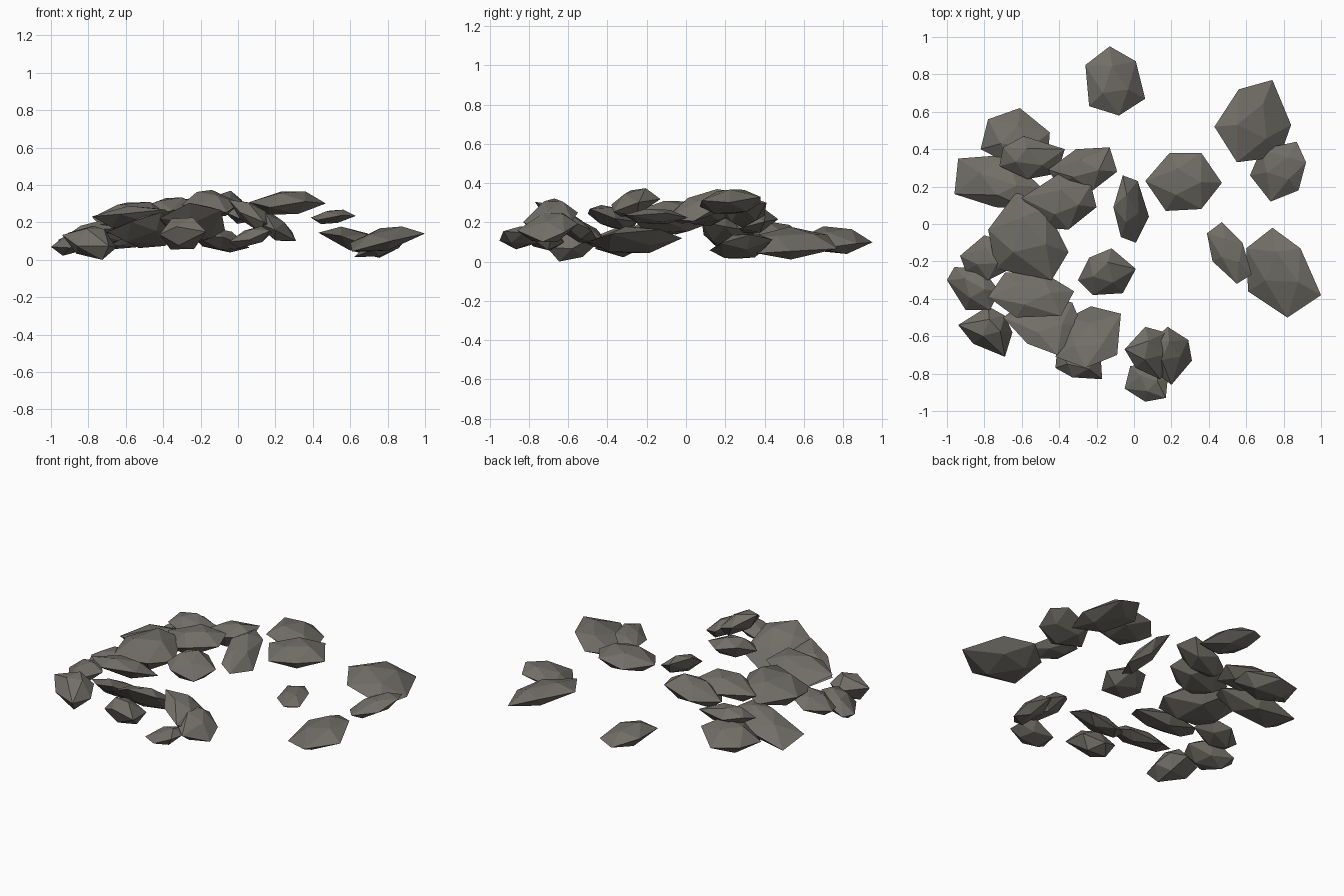
import bpy, bmesh

stone = bpy.data.materials.new("grey_brown_stone")
stone.diffuse_color = (0.165, 0.156, 0.135, 1)


def rock(name, outline, z, thick, gx=0.0, gy=0.0):
    """Faceted stone: widest outline, tilted by slopes gx and gy, with smaller crown and belly."""
    n = len(outline)
    cx = sum(p[0] for p in outline) / n
    cy = sum(p[1] for p in outline) / n
    bm = bmesh.new()

    def add(p, scale, lift):
        dx, dy = (p[0] - cx) * scale, (p[1] - cy) * scale
        bm.verts.new((cx + dx, cy + dy, z + gx * dx + gy * dy + lift))

    for i, p in enumerate(outline):
        add(p, 1.0, thick * (0.2 if i % 2 else -0.2))
        if i % 2 == 0:
            add(p, 0.45, thick)
        else:
            add(p, 0.55, -thick)
    hull = bmesh.ops.convex_hull(bm, input=bm.verts[:])
    loose = {g for g in hull["geom_interior"] + hull["geom_unused"]
             if isinstance(g, bmesh.types.BMVert)}
    bmesh.ops.delete(bm, geom=list(loose), context='VERTS')
    bmesh.ops.recalc_face_normals(bm, faces=bm.faces[:])
    mesh = bpy.data.meshes.new(name)
    bm.to_mesh(mesh)
    bm.free()
    mesh.materials.append(stone)
    bpy.context.collection.objects.link(bpy.data.objects.new(name, mesh))


# Back and right-hand stones
rock("back_rock", [(-.13, .95), (.01, .87), (.06, .67), (-.08, .58), (-.24, .63), (-.26, .85)],
     .115, .055, -.22, -.03)
rock("back_right_rock", [(.74, .77), (.84, .53), (.78, .36), (.55, .33), (.43, .52), (.56, .72)],
     .1, .055, -.28, .03)
rock("right_small_rock", [(.87, .44), (.92, .33), (.88, .18), (.73, .12), (.62, .26), (.68, .40)],
     .085, .045, .33, .08)
rock("right_large_rock", [(.74, -.02), (.89, -.13), (1.0, -.38), (.82, -.5), (.61, -.36), (.60, -.13)],
     .115, .05, .25, .12)
rock("right_inner_rock", [(.47, .01), (.58, -.1), (.63, -.27), (.55, -.32), (.42, -.2), (.39, -.05)],
     .235, .033, .12, .03)

# Raised middle stones
rock("middle_right_rock", [(.19, .38), (.36, .38), (.47, .22), (.36, .08), (.17, .07), (.06, .23)],
     .31, .058, .04, .06)
rock("middle_slim_rock", [(-.06, .26), (.02, .23), (.08, .04), (.01, -.10), (-.07, -.07), (-.11, .09)],
     .288, .05, -.55, .32)
rock("middle_front_rock", [(-.12, -.13), (.01, -.24), (-.06, -.37), (-.22, -.38), (-.30, -.30), (-.24, -.18)],
     .305, .06, -.1, .25)

# Front cluster
rock("front_top_rock", [(.06, -.55), (.17, -.58), (.22, -.72), (.14, -.83), (.01, -.77), (-.05, -.67)],
     .235, .06, -.55, .1)
rock("front_side_rock", [(.18, -.55), (.29, -.62), (.31, -.73), (.20, -.86), (.09, -.77), (.1, -.62)],
     .18, .055, -.5, .15)
rock("front_low_rock", [(-.02, -.76), (.13, -.74), (.18, -.83), (.17, -.93), (.06, -.95), (-.05, -.88)],
     .13, .042, .28, .05)
rock("front_left_high_rock", [(-.23, -.44), (-.07, -.48), (-.09, -.70), (-.26, -.77), (-.42, -.71), (-.35, -.5)],
     .2, .055, .15, -.6)
rock("front_left_low_rock", [(-.3, -.62), (-.18, -.68), (-.17, -.83), (-.33, -.82), (-.42, -.77), (-.41, -.66)],
     .145, .075, 0, -.25)
rock("front_left_wide_rock", [(-.53, -.37), (-.33, -.42), (-.28, -.54), (-.41, -.7), (-.57, -.64), (-.7, -.5)],
     .16, .05, .0, -.52)

# Left-hand heap
rock("left_front_rock", [(-.78, -.44), (-.69, -.49), (-.65, -.58), (-.69, -.71), (-.86, -.64), (-.94, -.54)],
     .1, .075, -.1, .2)
rock("left_outer_rock", [(-.96, -.23), (-.81, -.24), (-.72, -.36), (-.77, -.46), (-.9, -.46), (-1.0, -.3)],
     .105, .055, .33, .1)
rock("left_inner_rock", [(-.8, -.06), (-.68, -.1), (-.66, -.24), (-.78, -.3), (-.9, -.25), (-.93, -.17)],
     .15, .05, .25, 0)
rock("left_ledge_rock", [(-.69, -.26), (-.5, -.25), (-.32, -.36), (-.39, -.49), (-.63, -.5), (-.78, -.39)],
     .23, .05, .03, -.25)
rock("left_large_rock", [(-.63, .17), (-.47, .09), (-.35, -.15), (-.44, -.3), (-.74, -.24), (-.78, -.03)],
     .23, .078, .08, .04)
rock("inner_left_rock", [(-.4, .27), (-.23, .21), (-.20, .09), (-.35, -.03), (-.48, -.02), (-.6, .14)],
     .265, .065, .12, .08)
rock("inner_back_rock", [(-.31, .4), (-.13, .41), (-.09, .28), (-.22, .18), (-.4, .2), (-.46, .29)],
     .265, .065, .22, -.03)
rock("left_back_rock", [(-.94, .35), (-.68, .37), (-.5, .2), (-.56, .08), (-.74, .09), (-.96, .16)],
     .145, .065, .22, -.1)
rock("left_far_rock", [(-.61, .62), (-.45, .49), (-.46, .36), (-.63, .3), (-.82, .4), (-.78, .56)],
     .135, .065, .06, -.12)
rock("left_upper_rock", [(-.59, .47), (-.37, .4), (-.41, .27), (-.57, .24), (-.72, .31), (-.7, .41)],
     .21, .05, -.1, .15)

# Rest the lowest corner on the ground
meshes = [o.data for o in bpy.context.collection.objects]
low = min(v.co.z for m in meshes for v in m.vertices)
for m in meshes:
    for v in m.vertices:
        v.co.z -= low
